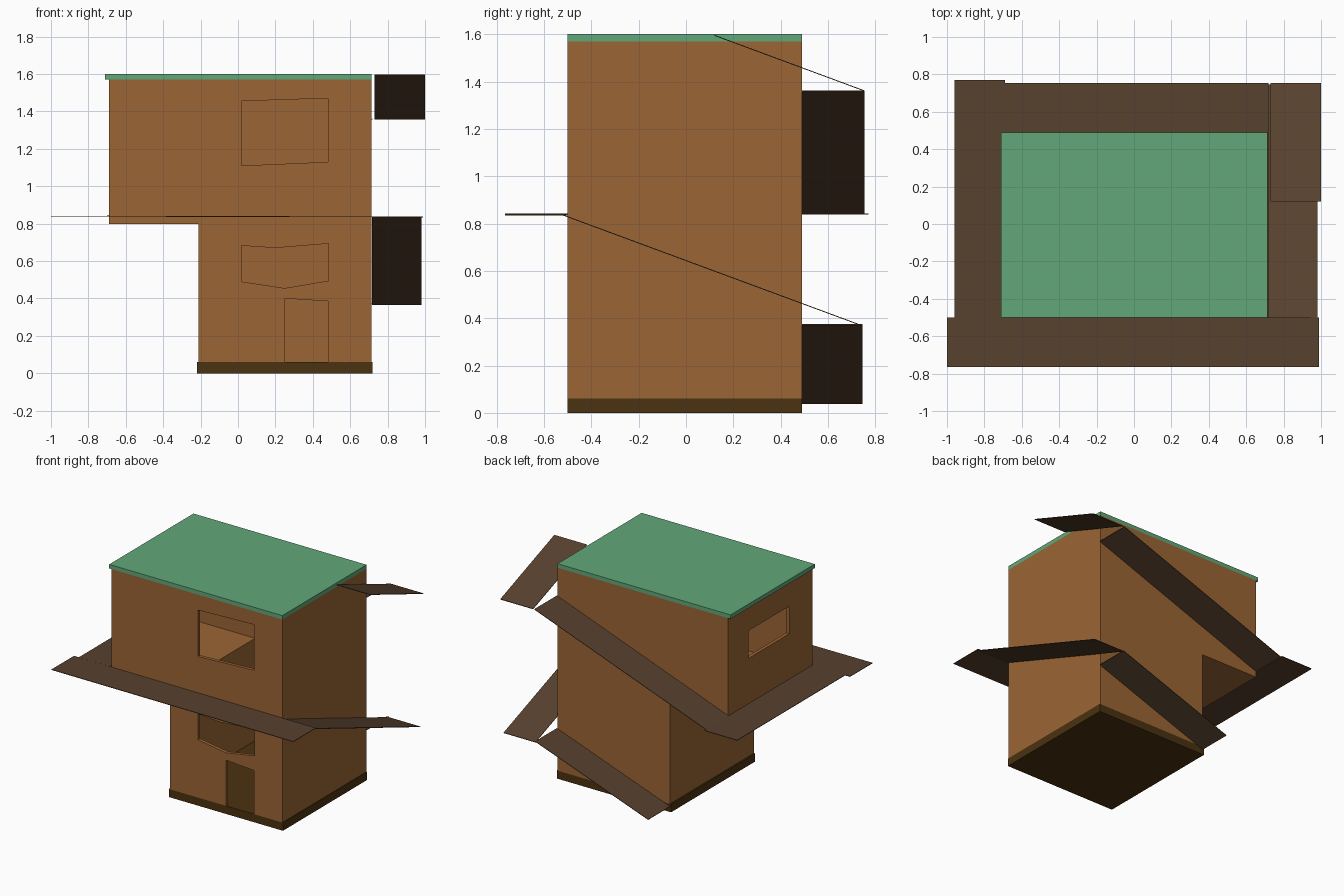
import bpy, bmesh

if "Cube" in bpy.data.objects:
    bpy.data.objects.remove(bpy.data.objects["Cube"])


def material(name, rgb):
    m = bpy.data.materials.new(name)
    m.diffuse_color = (*rgb, 1)
    m.use_nodes = True
    m.node_tree.nodes["Principled BSDF"].inputs["Base Color"].default_value = m.diffuse_color
    return m


WALL = material("wall_brown", (0.33, 0.13, 0.035))
ROOF = material("roof_green", (0.12, 0.39, 0.19))
BASE = material("base_olive", (0.07, 0.032, 0.005))
PATH = material("walkway_brown", (0.095, 0.053, 0.027))


def prism(name, profile, axis, lo, hi, mat):
    """Extrude a 2D profile along an axis: 'y' takes (x, z), 'x' takes (y, z), 'z' takes (x, y)."""
    place = {"x": lambda a, b, d: (d, a, b),
             "y": lambda a, b, d: (a, d, b),
             "z": lambda a, b, d: (a, b, d)}[axis]
    bm = bmesh.new()
    ends = [[bm.verts.new(place(a, b, d)) for a, b in profile] for d in (lo, hi)]
    bm.faces.new(ends[0])
    bm.faces.new(ends[1])
    n = len(profile)
    for i in range(n):
        j = (i + 1) % n
        bm.faces.new((ends[0][i], ends[0][j], ends[1][j], ends[1][i]))
    bmesh.ops.recalc_face_normals(bm, faces=bm.faces)
    me = bpy.data.meshes.new(name)
    bm.to_mesh(me)
    bm.free()
    me.materials.append(mat)
    ob = bpy.data.objects.new(name, me)
    bpy.context.collection.objects.link(ob)
    return ob


def rect(a0, a1, b0, b1):
    return [(a0, b0), (a1, b0), (a1, b1), (a0, b1)]


def cut(target, cutter):
    mod = target.modifiers.new("cut", "BOOLEAN")
    mod.operation = "DIFFERENCE"
    mod.solver = "EXACT"
    mod.object = cutter
    bpy.context.view_layer.objects.active = target
    bpy.ops.object.modifier_apply(modifier=mod.name)
    bpy.data.objects.remove(cutter)


# House dimensions
L, M, R = -0.69, -0.21, 0.715      # overhang edge, ground floor edge, right edge
F, B = -0.5, 0.49                  # front and back
T = 0.025                          # wall thickness

# Hollow walls with an overhanging upper floor
walls = prism("walls", [(M, 0.06), (R, 0.06), (R, 1.57), (L, 1.57), (L, 0.797), (M, 0.797)],
              "y", F, B, WALL)
cut(walls, prism("interior_cutter",
                 [(M + T, 0), (R - T, 0), (R - T, 1.7), (L + T, 1.7), (L + T, 0.797 + T), (M + T, 0.797 + T)],
                 "y", F + T, B - T, WALL))

# Front windows and doorway
openings = [
    [(0.02, 1.11), (0.48, 1.13), (0.48, 1.47), (0.02, 1.455)],
    [(0.02, 0.49), (0.25, 0.455), (0.485, 0.495), (0.485, 0.693), (0.2, 0.67), (0.02, 0.682)],
    [(0.25, 0.05), (0.48, 0.05), (0.48, 0.385), (0.25, 0.40)],
]
for shape in openings:
    cut(walls, prism("opening_cutter", shape, "y", F - 0.1, F + 0.1, WALL))

# Left side window
cut(walls, prism("opening_cutter", rect(-0.23, 0.25, 1.18, 1.385), "x", L - 0.1, L + 0.1, WALL))

# Floor slab and flat roof
prism("base_slab", rect(-0.22, 0.72, F, B), "z", 0, 0.06, BASE)
prism("roof", rect(-0.71, 0.715, F, B), "z", 1.57, 1.60, ROOF)


# Thin walkway strips: the section gives a sloped line, extruded across its width
def strip(name, start, end, axis, lo, hi, t=0.004):
    (a0, z0), (a1, z1) = start, end
    return prism(name, [(a0, z0 - t), (a1, z1 - t), (a1, z1), (a0, z0)], axis, lo, hi, PATH)


# Ramp spiralling up around the house
strip("lower_back_ramp", (-0.21, 0.042), (0.72, 0.375), "y", B, 0.745)
strip("lower_right_ramp", (0.745, 0.37), (-0.52, 0.838), "x", 0.717, 0.98)
strip("front_walkway", (-1.0, 0.842), (0.99, 0.838), "y", -0.765, F)
strip("left_walkway", (F, 0.842), (0.77, 0.842), "x", -0.96, L)
strip("upper_back_ramp", (-0.70, 0.842), (0.72, 1.362), "y", B, 0.755)
strip("upper_right_ramp", (0.755, 1.362), (0.12, 1.597), "x", 0.73, 1.0)
